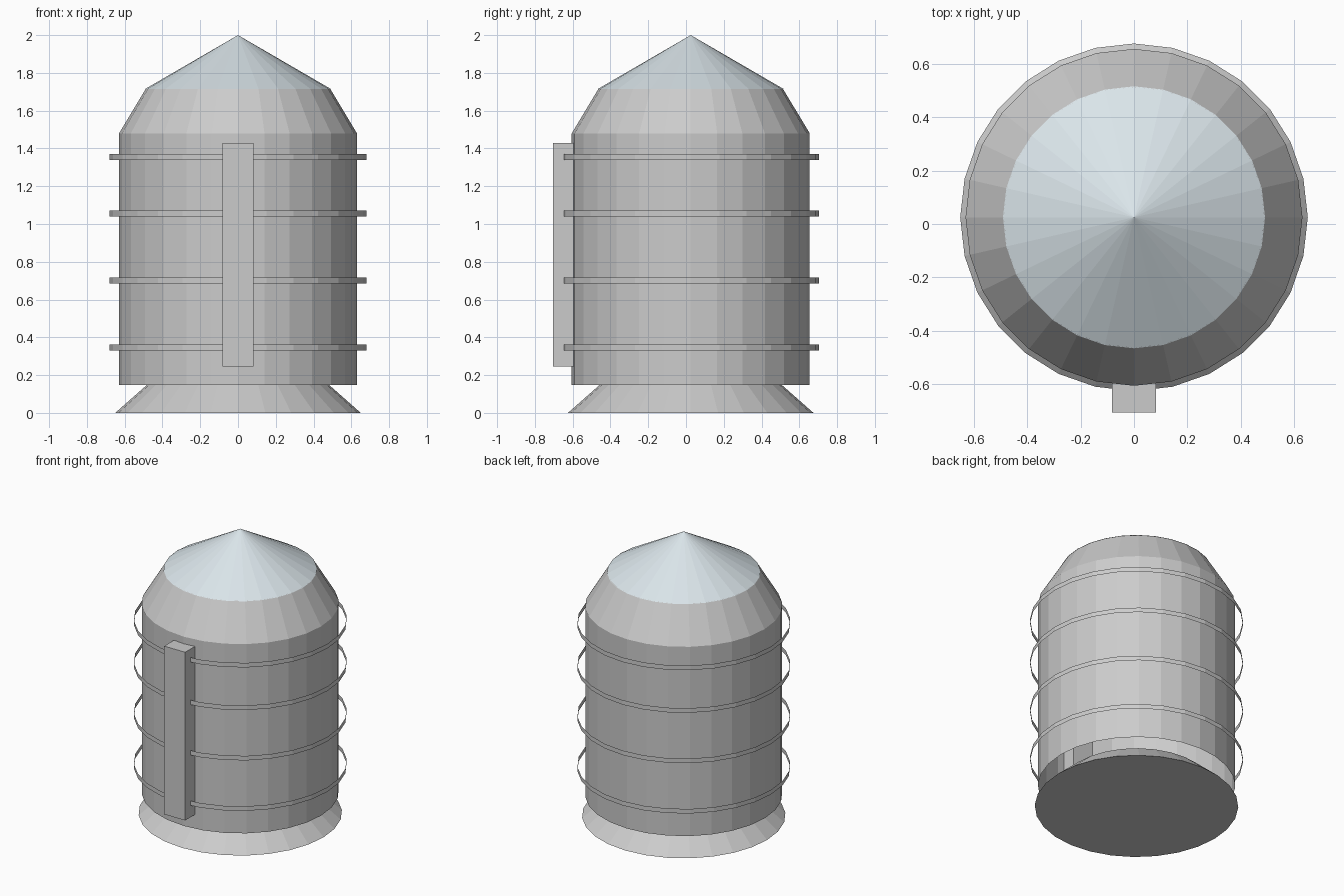
import bpy

if "Cube" in bpy.data.objects:
    bpy.data.objects.remove(bpy.data.objects["Cube"])

SIDES = 28
AXIS_Y = 0.025   # the tower sits slightly behind centre, balancing the front duct


def frustum(name, r_low, r_high, z_low, z_high, fill='NOTHING'):
    """Flat-sided round section between two heights, open-ended by default."""
    bpy.ops.mesh.primitive_cone_add(
        vertices=SIDES, radius1=r_low, radius2=r_high, depth=z_high - z_low,
        end_fill_type=fill, location=(0, AXIS_Y, (z_low + z_high) / 2))
    obj = bpy.context.object
    obj.name = name
    return obj


# Flared foot, open main shell and tapered shoulder
frustum("flared_base", 0.65, 0.48, 0.0, 0.15, fill='NGON')
frustum("tank_body", 0.63, 0.63, 0.147, 1.48)
frustum("shoulder", 0.63, 0.487, 1.48, 1.718)

# Pale pointed roof
roof = frustum("roof_cone", 0.49, 0.0, 1.716, 2.0, fill='NGON')
pale = bpy.data.materials.new("pale_blue_grey")
pale.diffuse_color = (0.70, 0.78, 0.82, 1)
pale.use_nodes = True
pale.node_tree.nodes["Principled BSDF"].inputs["Base Color"].default_value = pale.diffuse_color
roof.data.materials.append(pale)

# Thin open hoops standing clear of the shell
for i, z in enumerate((0.345, 0.70, 1.055, 1.355), 1):
    frustum(f"hoop_{i}", 0.68, 0.68, z - 0.016, z + 0.016)

# Vertical duct half sunk into the front wall
bpy.ops.mesh.primitive_cube_add(size=1, location=(0, AXIS_Y - 0.63, 0.8375))
duct = bpy.context.object
duct.name = "front_duct"
duct.scale = (0.163, 0.20, 1.185)
